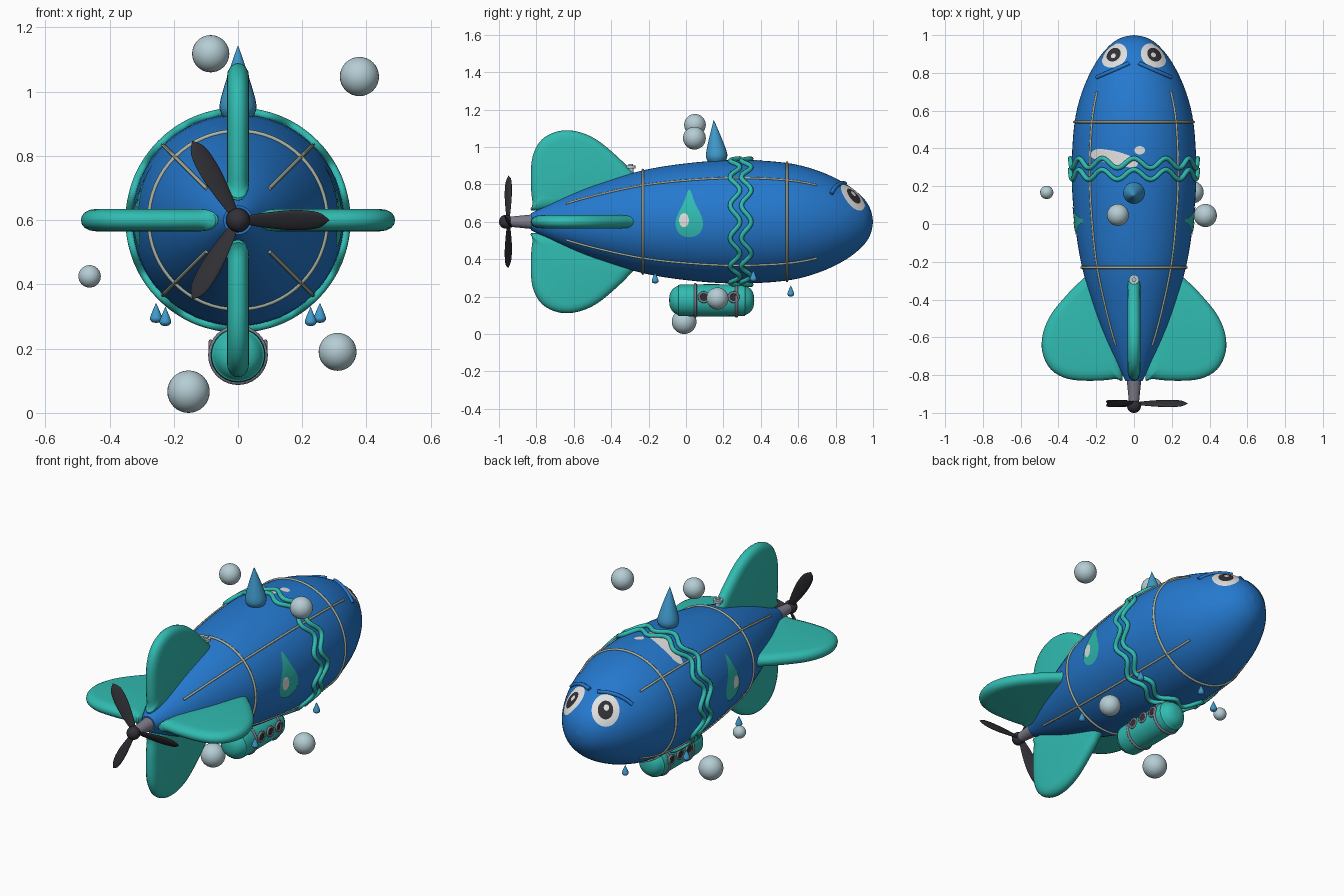
import bpy, bmesh, math
from math import sin, cos, pi, tau
from mathutils import Vector, Matrix
from mathutils.bvhtree import BVHTree

cube = bpy.data.objects.get("Cube")
if cube:
    bpy.data.objects.remove(cube, do_unlink=True)

AXIS_Z = 0.6
X, Y, Z = Vector((1, 0, 0)), Vector((0, 1, 0)), Vector((0, 0, 1))


def material(name, *rgb):
    m = bpy.data.materials.new(name)
    m.use_nodes = True
    m.diffuse_color = (*rgb, 1)
    m.node_tree.nodes["Principled BSDF"].inputs["Base Color"].default_value = (*rgb, 1)
    return m


BLUE = material("hull_blue", 0.018, 0.19, 0.62)
TEAL = material("teal", 0.03, 0.5, 0.44)
WATER = material("water_blue", 0.05, 0.32, 0.6)
BUBBLE = material("bubble_grey", 0.46, 0.61, 0.66)
DARK = material("charcoal", 0.03, 0.03, 0.037)
GREY = material("metal_grey", 0.21, 0.2, 0.25)
WHITE = material("white", 0.75, 0.75, 0.75)
SEAM = material("seam_cream", 0.4, 0.45, 0.36)


def finish(name, bm, mat, recalc=True):
    if recalc:
        bmesh.ops.recalc_face_normals(bm, faces=bm.faces)
    me = bpy.data.meshes.new(name)
    bm.to_mesh(me)
    bm.free()
    me.materials.append(mat)
    me.shade_smooth()
    me.set_sharp_from_angle(angle=math.radians(40))
    ob = bpy.data.objects.new(name, me)
    bpy.context.collection.objects.link(ob)
    return ob


def smooth(pts, closed=False, steps=4):
    """Catmull-Rom interpolation of a point list."""
    pts = [Vector(p) for p in pts]
    n, out = len(pts), []
    pick = (lambda i: pts[i % n]) if closed else (lambda i: pts[max(0, min(n - 1, i))])
    for i in range(n if closed else n - 1):
        a, b, c, d = (pick(i + k) for k in (-1, 0, 1, 2))
        for s in range(steps):
            t = s / steps
            out.append(0.5 * (2 * b + (c - a) * t + (2 * a - 5 * b + 4 * c - d) * t ** 2
                              + (3 * b - a - 3 * c + d) * t ** 3))
    return out if closed else out + [pts[-1]]


def lathe(name, profile, mat, loc=(0, 0, 0), axis=Z, segs=24, flat=1, basis=None):
    """Turn (radius, height) points about an axis; basis overrides the axis."""
    bm = bmesh.new()
    rings = []
    for r, h in profile:
        if r < 1e-4:
            rings.append([bm.verts.new((0, 0, h))] * segs)
        else:
            rings.append([bm.verts.new((r * cos(tau * i / segs), flat * r * sin(tau * i / segs), h))
                          for i in range(segs)])
    for a, b in zip(rings, rings[1:]):
        for i in range(segs):
            j = (i + 1) % segs
            bm.faces.new(dict.fromkeys((a[i], a[j], b[j], b[i])))
    for ring in (rings[0], rings[-1]):
        if ring[0] is not ring[1]:
            bm.faces.new(ring)
    rot = basis or Vector(axis).to_track_quat("Z", "Y").to_matrix()
    bm.transform(Matrix.Translation(loc) @ rot.to_4x4())
    return finish(name, bm, mat)


def tube(name, pts, radius, mat, cyclic=False):
    cu = bpy.data.curves.new(name, "CURVE")
    cu.dimensions, cu.bevel_depth, cu.bevel_resolution = "3D", radius, 2
    cu.use_fill_caps = True
    sp = cu.splines.new("POLY")
    sp.points.add(len(pts) - 1)
    for q, p in zip(sp.points, pts):
        q.co = (*p, 1)
    sp.use_cyclic_u = cyclic
    sp.use_smooth = True
    cu.materials.append(mat)
    ob = bpy.data.objects.new(name, cu)
    bpy.context.collection.objects.link(ob)


# Hull
hull_profile = smooth([(0.045, -0.83), (0.085, -0.75), (0.15, -0.61), (0.21, -0.45), (0.275, -0.23),
                       (0.312, 0), (0.33, 0.25), (0.317, 0.52), (0.275, 0.7), (0.205, 0.85),
                       (0.13, 0.945), (0.065, 0.987), (0, 1)])
hull = lathe("hull", hull_profile, BLUE, (0, 0, AXIS_Z), basis=Matrix(((1, 0, 0), (0, 0, 1), (0, -1, 0))), segs=64)
hull_bm = bmesh.new()
hull_bm.from_mesh(hull.data)
tree = BVHTree.FromBMesh(hull_bm)
hull_bm.free()


def project(p, n, off):
    """Drop a point on the hull along -n and lift it by off."""
    hit, nor, _, _ = tree.ray_cast(p + n, -n)
    return hit + nor * off


def on_hull(ang, y, off=0):
    n = Vector((cos(ang), 0, sin(ang)))
    return project(Vector((0, y, AXIS_Z)), n, off)


def decal(name, outline, mat, origin, n, up, off, rings=6):
    """Thin painted shape that follows the hull."""
    n = Vector(n).normalized()
    t1 = up.cross(n).normalized()
    t2 = n.cross(t1)
    outline = [Vector(p) for p in outline]
    mid = sum(outline, Vector((0, 0))) / len(outline)
    bm = bmesh.new()

    def vert(q):
        return bm.verts.new(project(Vector(origin) + t1 * q.x + t2 * q.y, n, off))
    loops = [[vert(mid)] * len(outline)]
    loops += [[vert(mid.lerp(q, k / rings)) for q in outline] for k in range(1, rings + 1)]
    for a, b in zip(loops, loops[1:]):
        for i in range(len(outline)):
            j = (i + 1) % len(outline)
            bm.faces.new(dict.fromkeys((a[i], b[i], b[j], a[j])))
    bm.normal_update()
    bmesh.ops.reverse_faces(bm, faces=[f for f in bm.faces if f.normal.dot(n) < 0])
    finish(name, bm, mat, recalc=False)


def ellipse(a, b, u=0, v=0):
    return [(u + a * cos(tau * i / 28), v + b * sin(tau * i / 28)) for i in range(28)]


# Hull seams: two hoops and four lengthwise lines
for name, y in (("rear_hoop", -0.23), ("front_hoop", 0.54)):
    tube(name, [on_hull(tau * i / 64, y, 0.002) for i in range(64)], 0.007, SEAM, True)
for k in range(4):
    tube(f"long_seam_{k}", [on_hull(pi / 4 + k * pi / 2, -0.64 + 1.34 * i / 30, 0.001)
                            for i in range(31)], 0.006, SEAM)

# Wavy double belt
for name, y in (("belt_rear", 0.262), ("belt_front", 0.322)):
    tube(name, [on_hull(tau * i / 144, y + 0.026 * cos(12 * tau * i / 144), 0.008)
                for i in range(144)], 0.013, TEAL, True)

# Four tail fins with pillowed edges
fin_outline = smooth([(0.06, -0.8), (0.1, -0.82), (0.22, -0.83), (0.35, -0.82), (0.44, -0.77),
                      (0.485, -0.68), (0.482, -0.58), (0.44, -0.48), (0.36, -0.38), (0.28, -0.3),
                      (0.22, -0.27), (0.12, -0.45)], True)
centre = sum(fin_outline, Vector((0, 0))) / len(fin_outline)
edge = [(0.75, 0.035), (0.86, 0.032), (0.94, 0.024), (0.985, 0.013), (1, 0)]
layers = edge + [(s, -t) for s, t in reversed(edge[:-1])]
for k, name in enumerate(("left_fin", "top_fin", "right_fin", "bottom_fin")):
    c, s = cos(k * pi / 2), sin(k * pi / 2)
    bm = bmesh.new()
    loops = []
    for scale, t in layers:
        pts = [centre.lerp(p, scale) for p in fin_outline]
        loops.append([bm.verts.new((p.x * c - t * s, p.y, AXIS_Z + p.x * s + t * c)) for p in pts])
    for a, b in zip(loops, loops[1:]):
        for i in range(len(a)):
            j = (i + 1) % len(a)
            bm.faces.new((a[i], a[j], b[j], b[i]))
    bm.faces.new(loops[0])
    bm.faces.new(loops[-1])
    finish(name, bm, TEAL)

# Propeller
lathe("propeller_shaft", [(0.042, -0.8), (0.038, -0.83), (0.027, -0.94)][::-1], GREY, (0, 0, AXIS_Z),
      basis=Matrix(((1, 0, 0), (0, 0, 1), (0, -1, 0))))


def ball(name, r, loc, mat):
    lathe(name, [(r * sin(pi * i / 16), -r * cos(pi * i / 16)) for i in range(17)], mat, loc, segs=32)


ball("propeller_hub", 0.037, (0, -0.963, AXIS_Z), DARK)
blade = smooth([(0, 0), (0.016, 0.03), (0.029, 0.1), (0.036, 0.18), (0.028, 0.25), (0, 0.285)])
for k in range(3):
    turn = Matrix.Rotation(-k * tau / 3, 3, "Y") @ Matrix.Rotation(pi / 2, 3, "Y")
    lathe(f"propeller_blade_{k}", blade, DARK, (0, -0.95, AXIS_Z), flat=0.25,
          basis=turn @ Matrix.Rotation(math.radians(30), 3, "Z"))

# Gondola with straps and portholes
gondola = [(0, -0.09), (0.03, -0.087), (0.058, -0.073), (0.077, -0.045), (0.085, -0.005)]
gondola += [(r, 0.275 - y) for r, y in reversed(gondola)]
lathe("gondola", smooth(gondola), TEAL, (0, 0, 0.18), Y, 32)
for name, y in (("gondola_strap_rear", 0.05), ("gondola_strap_front", 0.27)):
    tube(name, [(0.085 * cos(tau * i / 40), y, 0.18 + 0.085 * sin(tau * i / 40)) for i in range(40)],
         0.008, GREY, True)
for side in (1, -1):
    for k in range(3):
        y = 0.095 + 0.08 * k
        lathe(f"porthole_{side}_{k}", [(0.022, 0), (0.022, 0.02)], DARK,
              (side * 0.068, y, 0.197), X * side)
        tube(f"porthole_rim_{side}_{k}", [(side * 0.085, y + 0.025 * cos(tau * i / 20),
             0.197 + 0.025 * sin(tau * i / 20)) for i in range(20)], 0.007, GREY, True)

# Valve on top of the hull
lathe("valve", [(0.014, 0), (0.014, 0.035), (0.026, 0.035), (0.026, 0.05), (0.012, 0.05), (0.012, 0.058)],
      BUBBLE, (0, -0.295, 0.85))


# Water drops
def drop(name, base, axis, height, width):
    shape = smooth([(0, 0), (0.6, 0.04), (0.93, 0.14), (1, 0.25), (0.8, 0.44), (0.45, 0.7),
                    (0.16, 0.9), (0, 1)])
    lathe(name, [(max(0, r) * width, h * height) for r, h in shape], WATER, base, axis)


drop("crest_drop", (0, 0.168, 0.9), Vector((0, -0.08, 1)), 0.245, 0.057)
for side in (1, -1):
    drop(f"rear_drip_{side}", (side * 0.226, -0.165, 0.27), Z, 0.06, 0.018)
    drop(f"side_drip_{side}", (side * 0.255, 0.36, 0.28), Z, 0.062, 0.019)
drop("nose_drip", (0, 0.56, 0.2), Z, 0.06, 0.018)

# Floating bubbles
for k, (x, y, z, r) in enumerate([(-0.085, 0.048, 1.118, 0.058), (0.378, 0.045, 1.047, 0.061),
                                  (-0.462, 0.167, 0.425, 0.035), (0.31, 0.168, 0.19, 0.059),
                                  (-0.154, -0.01, 0.066, 0.066)]):
    ball(f"bubble_{k}", r, (x, y, z), BUBBLE)

# Painted eyes, brows and side drop marks
mark = smooth([(0, 0.17), (0.03, 0.1), (0.065, 0.03), (0.073, -0.02), (0.05, -0.065), (0, -0.082),
               (-0.05, -0.065), (-0.073, -0.02), (-0.065, 0.03), (-0.03, 0.1)], True)
for side in (1, -1):
    at, look = (side * 0.11, 0.9, 0.74), (side * 0.43, 0.7, 0.55)
    for name, shape, mat, off in (("eye_white", ellipse(0.073, 0.088), WHITE, 0.003),
                                  ("pupil", ellipse(0.04, 0.05), DARK, 0.005),
                                  ("eye_glint", ellipse(0.014, 0.017, 0.004, 0.012), WHITE, 0.007)):
        decal(f"{name}_{side}", shape, mat, at, look, Z, off)
    tube(f"brow_{side}", [project(Vector((side * (0.195 - 0.017 * i), 0.775 + 0.0075 * i, AXIS_Z)), Z, 0.002)
                          for i in range(11)], 0.011, BLUE)
    decal(f"side_mark_{side}", mark, TEAL, (0, 0.018, 0.6), X * side, Z, 0.004)
    decal(f"side_mark_shine_{side}", ellipse(0.026, 0.037, -0.028 * side, 0.008), WHITE,
          (0, 0.018, 0.6), X * side, Z, 0.007)

# Painted shine on the hull top
shine = smooth([(-0.23, 0.36), (-0.2, 0.395), (-0.11, 0.388), (-0.02, 0.36), (0.02, 0.33),
                (0, 0.3), (-0.09, 0.31), (-0.18, 0.335)], True)
decal("hull_shine", shine, WHITE, (0, 0, AXIS_Z), Z, Y, 0.003)
decal("hull_shine_dot", ellipse(0.028, 0.022, 0.03, 0.39), WHITE, (0, 0, AXIS_Z), Z, Y, 0.003)
